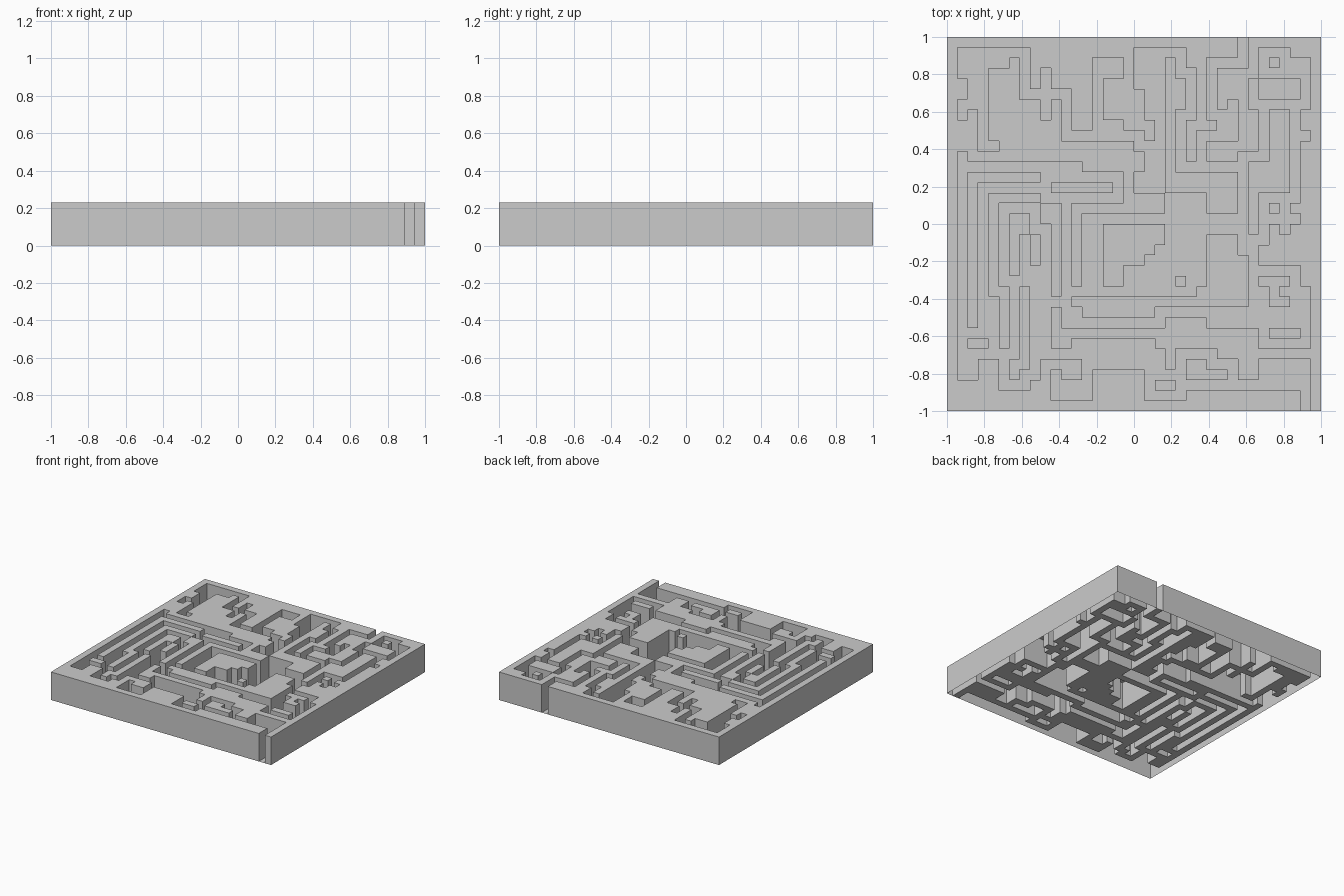
import bpy, bmesh

if "Cube" in bpy.data.objects:
    bpy.data.objects.remove(bpy.data.objects["Cube"])

N, H = 36, 0.23
S = 2 / N
floor = set()                      # sunken cells as (column, row from the back)


def block(c0, r0, c1, r1, cut=True):
    for c in range(min(c0, c1), max(c0, c1) + 1):
        for r in range(min(r0, r1), max(r0, r1) + 1):
            (floor.add if cut else floor.discard)((c, r))


def path(*pts):
    for a, b in zip(pts, pts[1:]):
        block(*a, *b)


# back left chamber and passage
block(1, 1, 3, 3)
block(4, 1, 5, 2)
path((6, 1), (7, 1), (7, 5), (11, 5), (11, 9), (17, 9))
path((9, 3), (9, 7))
block(2, 4, 3, 5)
path((1, 6), (1, 7))
path((2, 6), (3, 6), (3, 9))
path((3, 10), (4, 10))
# back middle chambers
path((14, 9), (14, 2), (16, 2))
path((14, 3), (16, 3))
path((15, 8), (16, 8))
path((17, 9), (18, 9), (18, 10), (19, 10), (19, 14))
block(18, 1, 20, 4)
block(19, 5, 20, 7)
block(20, 8, 20, 14)
block(18, 13, 20, 14)
path((20, 1), (22, 1), (22, 3), (23, 3), (23, 7))
# back entrance and passages below it
path((28, 0), (28, 2), (25, 2), (25, 7), (26, 7), (26, 8))
path((23, 7), (22, 7), (22, 12), (24, 12), (24, 9), (27, 9), (27, 6))
path((24, 12), (28, 12), (28, 14))
# back right passages
path((30, 1), (32, 1), (32, 2), (34, 2), (34, 6))
path((30, 1), (30, 3), (34, 3))
path((29, 4), (29, 6), (34, 6))
path((30, 6), (30, 11), (28, 11))
path((33, 6), (33, 14))
path((33, 9), (34, 9))
# right pillar room
block(30, 15, 33, 18)
for c in (31, 33):
    for r in (16, 18):
        block(c, r, c, r, False)
path((28, 12), (28, 20), (29, 20), (29, 24))
path((30, 19), (29, 19))
path((29, 22), (33, 22), (33, 25))
path((29, 24), (30, 25))
# central pit with stepped sides
block(21, 15, 24, 20)
block(25, 17, 26, 18)
path((27, 17), (27, 18))
block(20, 20, 23, 22)
block(19, 21, 21, 23)
block(17, 22, 20, 23)
path((13, 17), (20, 17))
block(14, 18, 14, 23)
path((13, 17), (13, 23))
path((12, 24), (23, 24), (23, 23), (24, 23), (24, 21))
# left nested passages
path((1, 11), (1, 32), (2, 32), (2, 31))
path((1, 12), (11, 12), (12, 13), (16, 13), (16, 15), (12, 15))
path((3, 14), (9, 14), (9, 13), (10, 13))
path((3, 14), (3, 27), (4, 27), (4, 25))
path((5, 16), (8, 16), (8, 18), (9, 18), (9, 25), (11, 25))
path((5, 16), (5, 23), (7, 23), (7, 19))
path((9, 15), (11, 15), (11, 24), (12, 24))
path((2, 28), (4, 28), (4, 30), (6, 30), (6, 23))
path((2, 30), (4, 30))
path((8, 22), (8, 32), (7, 32), (7, 33), (5, 33), (5, 31))
# front cross passages
path((9, 25), (9, 30), (19, 30), (19, 29), (12, 29))
path((11, 26), (12, 27), (20, 27), (20, 26), (25, 26), (25, 27), (30, 27))
path((26, 26), (34, 26), (34, 24), (32, 24))
path((30, 27), (30, 29), (34, 29), (34, 27), (31, 27))
path((20, 30), (20, 32), (22, 32), (22, 30), (25, 30), (25, 31), (27, 31), (27, 32))
# front chamber and exit
path((10, 33), (13, 33), (13, 31), (19, 31), (19, 34), (22, 34))
path((10, 32), (10, 34), (13, 34))
path((22, 34), (22, 33), (34, 33), (34, 35))
block(30, 31, 34, 33)


def height(c, r):
    inside = 0 <= c < N and 0 <= r < N
    return H if inside and (c, r) not in floor else 0.0


# open-bottomed shell: lid, passage floors and the walls between them
bm = bmesh.new()


def quad(*pts):
    bm.faces.new([bm.verts.new(p) for p in pts])


for c in range(N):
    for r in range(N):
        x0, x1 = c * S - 1, (c + 1) * S - 1
        y0, y1 = 1 - (r + 1) * S, 1 - r * S
        h = height(c, r)
        quad((x0, y0, h), (x1, y0, h), (x1, y1, h), (x0, y1, h))
        if h == 0:
            continue
        for dc, dr, a, b in ((1, 0, (x1, y0), (x1, y1)), (-1, 0, (x0, y1), (x0, y0)),
                             (0, 1, (x0, y0), (x1, y0)), (0, -1, (x1, y1), (x0, y1))):
            if height(c + dc, r + dr) == 0:
                quad((*a, 0), (*b, 0), (*b, h), (*a, h))

bmesh.ops.remove_doubles(bm, verts=bm.verts, dist=1e-4)
mesh = bpy.data.meshes.new("maze_block")
bm.to_mesh(mesh)
bm.free()
maze = bpy.data.objects.new("maze_block", mesh)
bpy.context.collection.objects.link(maze)
